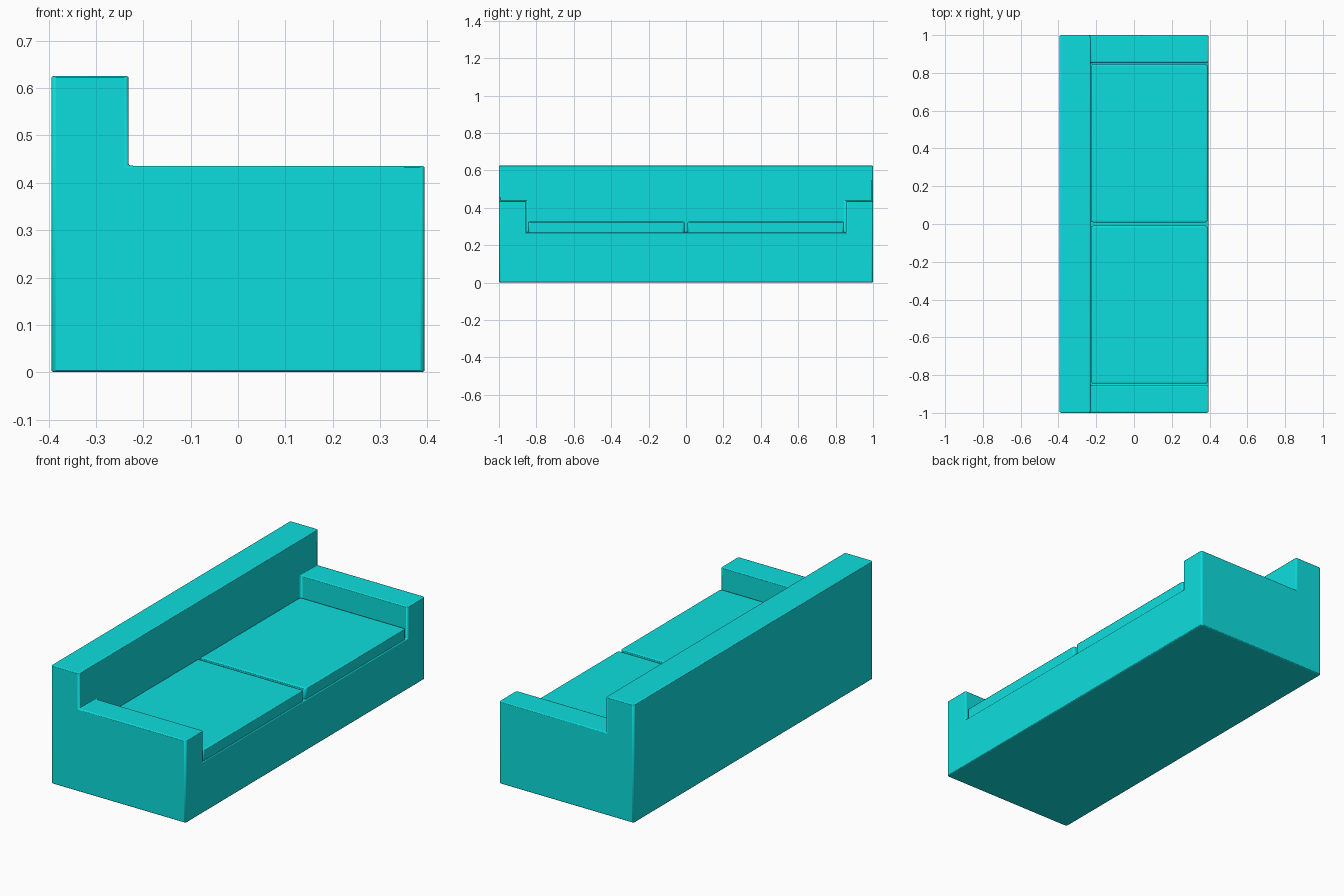
import bpy, bmesh

if "Cube" in bpy.data.objects:
    bpy.data.objects.remove(bpy.data.objects["Cube"])

Z_SQUASH = 0.4   # rounded edges are flatter in height than in plan

fabric = bpy.data.materials.new("cyan_fabric")
fabric.diffuse_color = (0.004, 0.73, 0.73, 1)
fabric.use_nodes = True
fabric.node_tree.nodes["Principled BSDF"].inputs["Base Color"].default_value = fabric.diffuse_color


def block_solid(name, xs, ys, zs, filled, radius):
    """One closed skin around the filled cells of a coarse grid, with rounded edges."""
    bm = bmesh.new()
    grid = (xs, ys, zs)
    sizes = [len(g) - 1 for g in grid]

    def solid(c):
        return all(0 <= c[a] < sizes[a] for a in range(3)) and filled(*c)

    cells = [(i, j, k) for i in range(sizes[0]) for j in range(sizes[1]) for k in range(sizes[2])]
    for c in filter(solid, cells):
        for a in range(3):
            u, v = (a + 1) % 3, (a + 2) % 3
            for side in (0, 1):
                n = list(c)
                n[a] += 2 * side - 1
                if solid(n):
                    continue
                ring = []
                for du, dv in ((0, 0), (1, 0), (1, 1), (0, 1)):
                    p = list(c)
                    p[a] += side
                    p[u] += du
                    p[v] += dv
                    co = [grid[m][p[m]] for m in range(3)]
                    co[2] /= Z_SQUASH
                    ring.append(bm.verts.new(co))
                bm.faces.new(ring if side else ring[::-1])
    bmesh.ops.remove_doubles(bm, verts=bm.verts, dist=1e-5)
    bmesh.ops.dissolve_limit(bm, angle_limit=0.02, verts=bm.verts, edges=bm.edges)
    bmesh.ops.recalc_face_normals(bm, faces=bm.faces)
    mesh = bpy.data.meshes.new(name)
    bm.to_mesh(mesh)
    bm.free()
    mesh.materials.append(fabric)
    obj = bpy.data.objects.new(name, mesh)
    obj.scale.z = Z_SQUASH
    bpy.context.collection.objects.link(obj)

    bevel = obj.modifiers.new("rounded_edges", 'BEVEL')
    bevel.width = radius
    bevel.segments = 3
    bevel.limit_method = 'ANGLE'
    bpy.ops.object.select_all(action='DESELECT')
    obj.select_set(True)
    bpy.context.view_layer.objects.active = obj
    bpy.ops.object.shade_smooth_by_angle(angle=0.7)
    return obj


# Frame: base, tall back and two arms in one piece
heights = {0: (3, 3, 3), 1: (2, 1, 2)}
block_solid("sofa_frame",
            (-0.394, -0.231, 0.394), (-1, -0.855, 0.855, 1), (0, 0.268, 0.436, 0.626),
            lambda i, j, k: k < heights[i][j], 0.009)

# Two seat cushions resting on the base
for name, y0, y1 in (("left_seat_cushion", -0.845, -0.009), ("right_seat_cushion", 0.009, 0.845)):
    block_solid(name, (-0.228, 0.389), (y0, y1), (0.264, 0.326), lambda i, j, k: True, 0.011)
